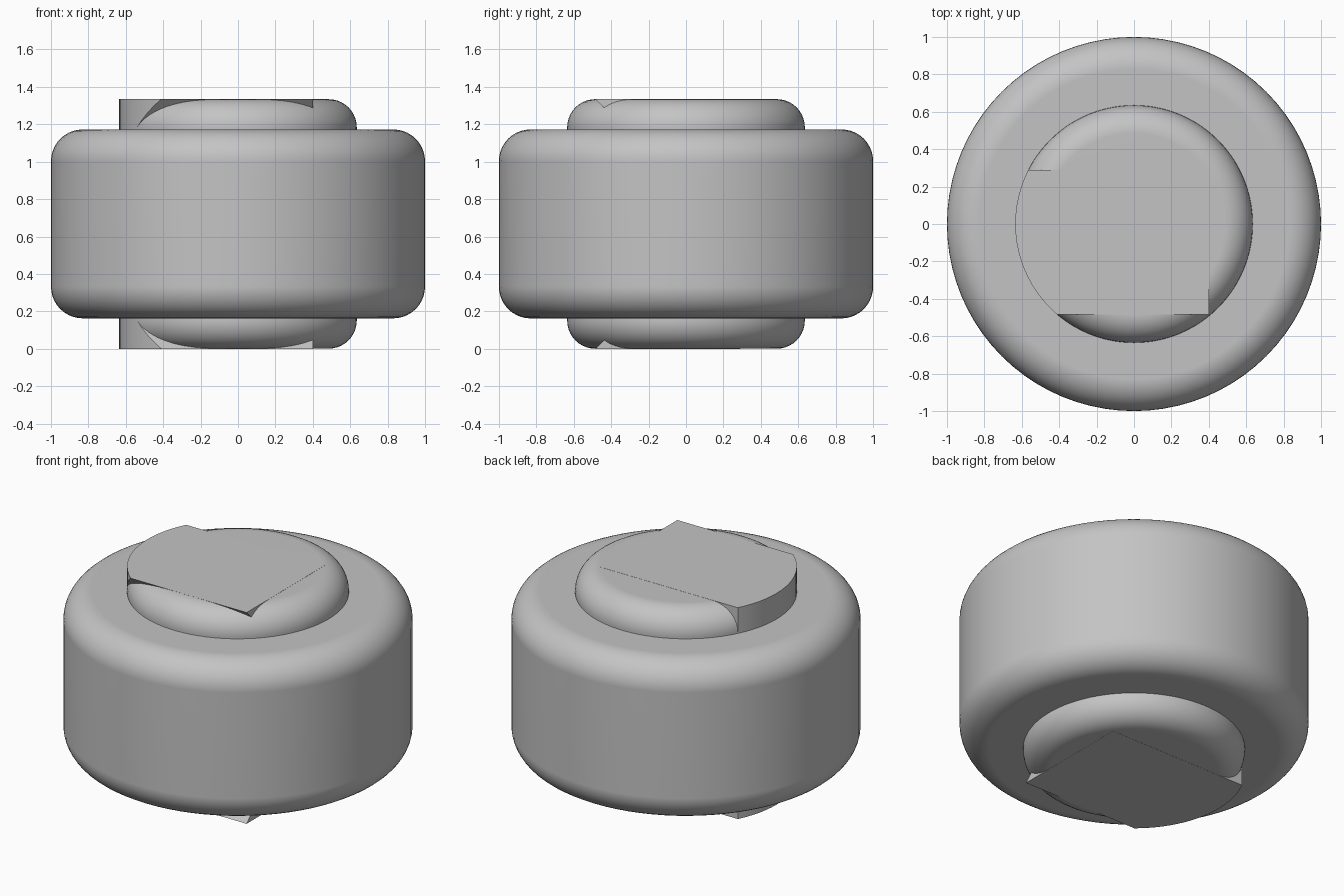
import bpy, bmesh, math
from mathutils import Vector

cube = bpy.data.objects.get("Cube")
if cube:
    bpy.data.objects.remove(cube, do_unlink=True)

SEGMENTS = 80
HEIGHT = 1.335
MID = HEIGHT / 2
HUB_R = 0.635

grey = bpy.data.materials.new("plain grey")
grey.use_nodes = True
colour = (0.55, 0.55, 0.55, 1)
grey.diffuse_color = colour
for node in grey.node_tree.nodes:
    if node.type == 'BSDF_PRINCIPLED':
        node.inputs["Base Color"].default_value = colour


def finish(name, bm):
    """Turn a bmesh into a shaded object with the shared material."""
    bmesh.ops.remove_doubles(bm, verts=bm.verts, dist=1e-5)
    bmesh.ops.recalc_face_normals(bm, faces=bm.faces)
    mesh = bpy.data.meshes.new(name)
    bm.to_mesh(mesh)
    bm.free()
    mesh.materials.append(grey)
    obj = bpy.data.objects.new(name, mesh)
    bpy.context.collection.objects.link(obj)
    bpy.ops.object.select_all(action='DESELECT')
    obj.select_set(True)
    bpy.context.view_layer.objects.active = obj
    bpy.ops.object.shade_smooth_by_angle(angle=math.radians(30))
    weighted = obj.modifiers.new("flat_caps", 'WEIGHTED_NORMAL')
    weighted.keep_sharp = True
    return obj


def rounded_drum(name, radius, half, fillet, steps=10):
    """Lathe a solid drum with rounded rims, centred on the axle mid height."""
    arc = [(radius - fillet + fillet * math.sin(a), half - fillet + fillet * math.cos(a))
           for a in (math.pi / 2 * i / steps for i in range(steps + 1))]
    profile = [(0, half)] + arc + [(r, -z) for r, z in reversed(arc)] + [(0, -half)]
    bm = bmesh.new()
    verts = [bm.verts.new((r, 0, MID + z)) for r, z in profile]
    edges = [bm.edges.new(pair) for pair in zip(verts, verts[1:])]
    bmesh.ops.spin(bm, geom=verts + edges, cent=(0, 0, 0), axis=(0, 0, 1),
                   angle=math.tau, steps=SEGMENTS, use_merge=True)
    return finish(name, bm)


def cut(bm, point, normal):
    """Remove everything on the normal side of a plane and cap the cut."""
    geom = bm.verts[:] + bm.edges[:] + bm.faces[:]
    result = bmesh.ops.bisect_plane(bm, geom=geom, plane_co=Vector(point),
                                    plane_no=Vector(normal), clear_outer=True)
    edges = [e for e in result["geom_cut"] if isinstance(e, bmesh.types.BMEdge)]
    bmesh.ops.holes_fill(bm, edges=edges, sides=0)


def square_shoulder(name, side):
    """Unrounded sector of the hub end, undercut at the front."""
    top = HEIGHT / 2
    bm = bmesh.new()
    bmesh.ops.create_cone(bm, cap_ends=True, segments=SEGMENTS, radius1=HUB_R,
                          radius2=HUB_R, depth=0.3)
    bmesh.ops.translate(bm, verts=bm.verts, vec=(0, 0, top - 0.15))
    cut(bm, (0.4, 0, 0), (1, 0, 0))
    cut(bm, (0, 0.29, 0), (0, 1, 0))
    cut(bm, (0, -0.485, top), (0, -1, -1))
    for v in bm.verts:
        v.co.z = MID + side * v.co.z
    return finish(name, bm)


# Wide outer roller
rounded_drum("roller_body", 1.0, 0.505, 0.17)

# Narrower hub running through it, a hair below the shoulder caps
rounded_drum("hub", HUB_R, MID - 0.0008, 0.15)

# Square shoulders on both hub ends
square_shoulder("upper_shoulder", 1)
square_shoulder("lower_shoulder", -1)
